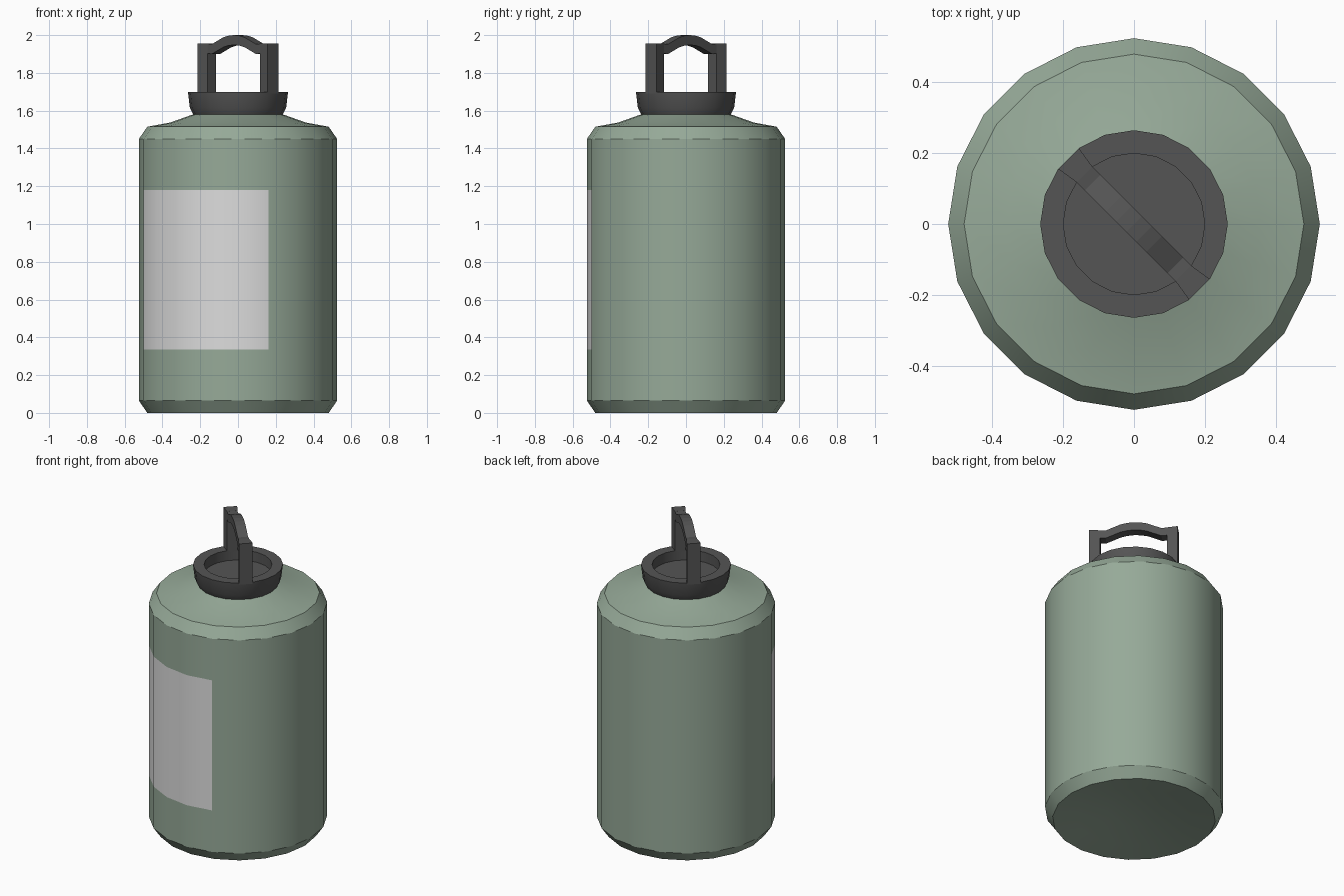
import bpy, bmesh, math

SIDES = 20
STEP = 2 * math.pi / SIDES

cube = bpy.data.objects.get("Cube")
if cube:
    bpy.data.objects.remove(cube)


def material(name, rgb):
    m = bpy.data.materials.new(name)
    m.use_nodes = True
    m.diffuse_color = (*rgb, 1)
    m.node_tree.nodes["Principled BSDF"].inputs["Base Color"].default_value = (*rgb, 1)
    return m


GREEN = material("sage green", (0.305, 0.40, 0.315))
LABEL = material("pale grey label", (0.72, 0.72, 0.72))
DARK = material("charcoal plastic", (0.09, 0.09, 0.09))


def polar(r, angle, z):
    return (r * math.cos(angle), r * math.sin(angle), z)


def finish(name, bm, mats, smooth=True):
    bmesh.ops.recalc_face_normals(bm, faces=bm.faces)
    mesh = bpy.data.meshes.new(name)
    bm.to_mesh(mesh)
    bm.free()
    for m in mats:
        mesh.materials.append(m)
    ob = bpy.data.objects.new(name, mesh)
    bpy.context.collection.objects.link(ob)
    if smooth:
        bpy.ops.object.select_all(action="DESELECT")
        ob.select_set(True)
        bpy.context.view_layer.objects.active = ob
        bpy.ops.object.shade_smooth_by_angle(angle=math.radians(30))
    return ob


def lathe(profile):
    """Turn an (r, z) profile about z; r = 0 gives a pole."""
    bm = bmesh.new()
    rings = []
    for r, z in profile:
        if r == 0:
            rings.append([bm.verts.new((0, 0, z))] * SIDES)
        else:
            rings.append([bm.verts.new(polar(r, i * STEP, z)) for i in range(SIDES)])
    for a, b in zip(rings, rings[1:]):
        for i in range(SIDES):
            j = (i + 1) % SIDES
            corners = list(dict.fromkeys((a[i], a[j], b[j], b[i])))
            bm.faces.new(corners)
    return bm


# Bottle body with dished base, bevelled rims and sloping shoulder
body = lathe([(0, 0.05), (0.16, 0.045), (0.34, 0.02), (0.48, 0), (0.525, 0.065),
              (0.525, 0.335), (0.525, 1.18), (0.525, 1.45), (0.48, 1.515),
              (0.36, 1.537), (0.25, 1.576), (0.2, 1.59), (0, 1.59)])

# Label wraps five side faces between two heights
for f in body.faces:
    c = f.calc_center_median()
    turn = math.degrees(math.atan2(c.y, c.x)) % 360
    if 0.335 < c.z < 1.18 and 198 < turn < 288 and math.hypot(c.x, c.y) > 0.4:
        f.material_index = 1
finish("bottle_body", body, [GREEN, LABEL])

# Cap with a recessed top
cap = lathe([(0, 1.577), (0.235, 1.577), (0.255, 1.615), (0.265, 1.70),
             (0.2, 1.70), (0.2, 1.635), (0, 1.635)])
finish("cap", cap, [DARK])

# Handle posts rise from one face of the cap rim on each side
for side, start in (("right", 7), ("left", 17)):
    bm = bmesh.new()
    a, b = start * STEP, (start + 1) * STEP
    outline = [(0.265, a), (0.265, b), (0.2, b), (0.2, a)]
    base = bm.faces.new([bm.verts.new(polar(r, t, 1.69)) for r, t in outline])
    top = bmesh.ops.extrude_face_region(bm, geom=[base])["geom"]
    for v in top:
        if isinstance(v, bmesh.types.BMVert):
            v.co.z = 1.955
    finish(side + "_handle_post", bm, [DARK], smooth=False)

# Arched grip between the posts: (distance from centre, top height)
half = [(0.2, 1.955), (0.165, 1.952), (0.08, 1.988), (0.04, 1.997)]
arch = [(-u, z) for u, z in half] + [(0, 2.0)] + [(u, z) for u, z in reversed(half)]
bm = bmesh.new()
sections = []
for u, z in arch:
    ring = []
    for v, dz in ((-0.031, 0), (0.031, 0), (0.031, -0.052), (-0.031, -0.052)):
        k = math.sqrt(0.5)
        ring.append(bm.verts.new(((u + v) * k, (v - u) * k, z + dz)))
    sections.append(ring)
for p, q in zip(sections, sections[1:]):
    for i in range(4):
        j = (i + 1) % 4
        bm.faces.new((p[i], p[j], q[j], q[i]))
bm.faces.new(sections[0])
bm.faces.new(sections[-1])
finish("handle_grip", bm, [DARK], smooth=False)
